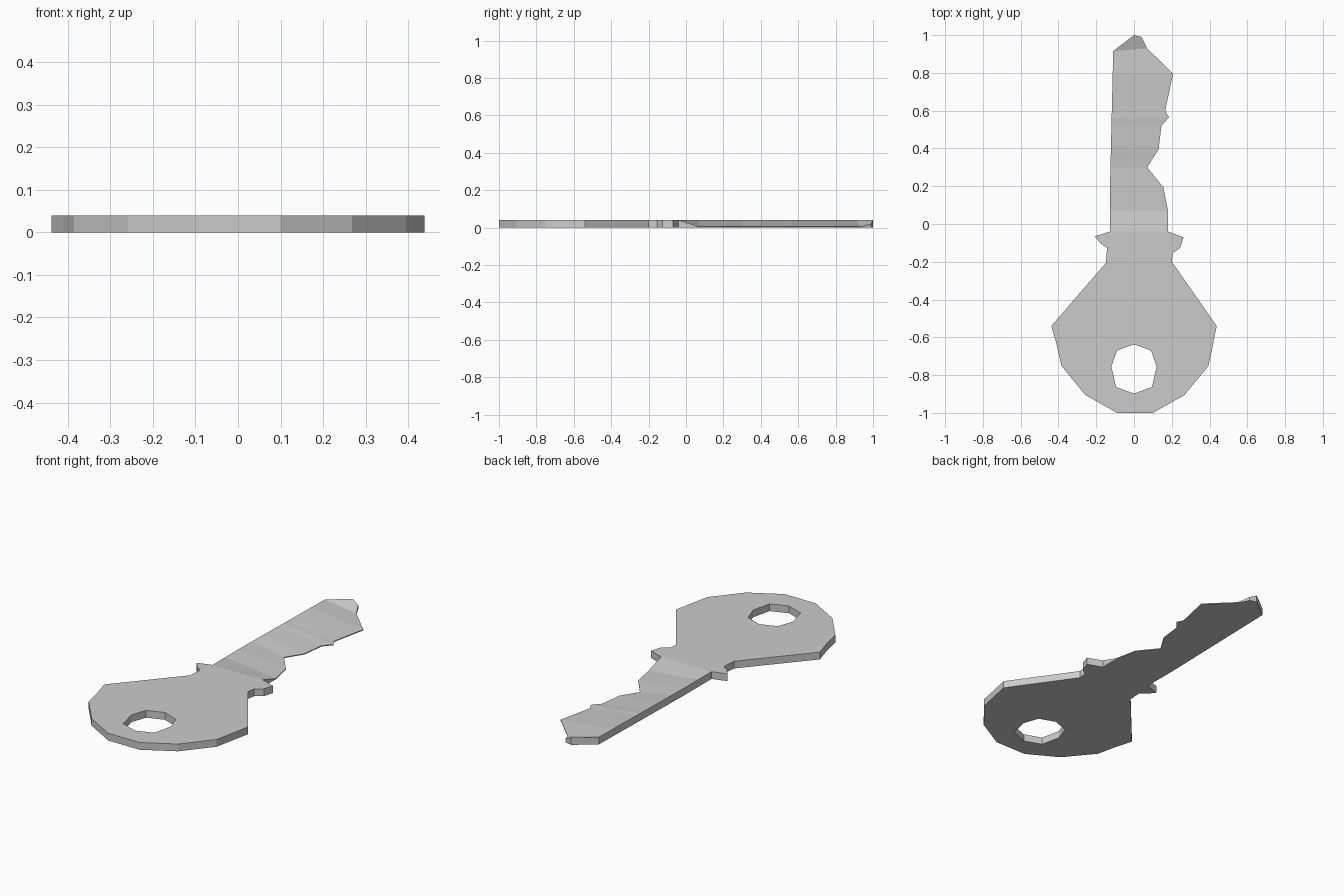
import bpy
import bmesh

if "Cube" in bpy.data.objects:
    bpy.data.objects.remove(bpy.data.objects["Cube"])

T = 0.04      # plate thickness
THIN = 0.005  # thickness at the cut edge of the blade

# Head outline, from the blade's right root clockwise to its left root
head = [(0.18, -0.04), (0.262, -0.07), (0.245, -0.125), (0.205, -0.155),
        (0.2, -0.2), (0.438, -0.54), (0.395, -0.75), (0.268, -0.905),
        (0.1, -1), (-0.09, -1), (-0.258, -0.905), (-0.385, -0.75),
        (-0.41, -0.635), (-0.438, -0.54), (-0.148, -0.205), (-0.143, -0.127),
        (-0.18, -0.10), (-0.207, -0.065), (-0.127, -0.04)]
hole = [(0, -0.637), (0.09, -0.67), (0.12, -0.755), (0.095, -0.863),
        (0, -0.898), (-0.095, -0.863), (-0.12, -0.755), (-0.09, -0.67)]

# Cut edge of the blade (x, y, top z), root to tip
teeth = [(0.18, -0.04, T), (0.18, 0.07, THIN), (0.155, 0.195, THIN),
         (0.07, 0.30, THIN), (0.13, 0.395, THIN), (0.145, 0.52, THIN),
         (0.185, 0.565, THIN), (0.165, 0.6, THIN), (0.207, 0.795, THIN),
         (0.07, 0.93, THIN), (0.04, 0.99, 0.02)]


def back_edge(y):
    """Point on the straight back of the blade at height y."""
    y = min(y, 0.915)
    return (-0.127 + 0.017 * max(y - 0.2, 0) / 0.715, y)


bm = bmesh.new()


def wall(a, b):
    """Side face between two (bottom, top) vertex pairs."""
    bm.faces.new((a[0], b[0], b[1], a[1]))


def pair(x, y, z=T):
    return bm.verts.new((x, y, 0)), bm.verts.new((x, y, z))


# Head: flat plate with an eight-sided hole, open where the blade joins
rim = [pair(*p) for p in head]
eye = [pair(*p) for p in hole]
for loop, closed in ((rim, False), (eye, True)):
    for i in range(len(loop) - (0 if closed else 1)):
        wall(loop[i], loop[(i + 1) % len(loop)])
for side in (0, 1):
    edges = []
    for loop in (rim, eye):
        for i in range(len(loop)):
            a, b = loop[i - 1][side], loop[i][side]
            edges.append(bm.edges.get((a, b)) or bm.edges.new((a, b)))
    bmesh.ops.triangle_fill(bm, edges=edges, use_beauty=True)

# Blade: strips sloping from the thick back down to the thin teeth
right = [rim[0]] + [pair(*p) for p in teeth[1:]]
left = [rim[-1]] + [pair(*back_edge(p[1])) for p in teeth[1:-1]] + [pair(0, 1)]
# the back stays below the shoulder of the tip
left[-2][0].co.y = left[-2][1].co.y = 0.915
for i in range(len(right) - 1):
    wall(right[i], right[i + 1])
    wall(left[i], left[i + 1])
    for side in (0, 1):
        bm.faces.new((left[i][side], right[i][side],
                      right[i + 1][side], left[i + 1][side]))
wall(right[-1], left[-1])

bmesh.ops.recalc_face_normals(bm, faces=bm.faces)
mesh = bpy.data.meshes.new("key")
bm.to_mesh(mesh)
bm.free()
bpy.context.collection.objects.link(bpy.data.objects.new("key", mesh))
